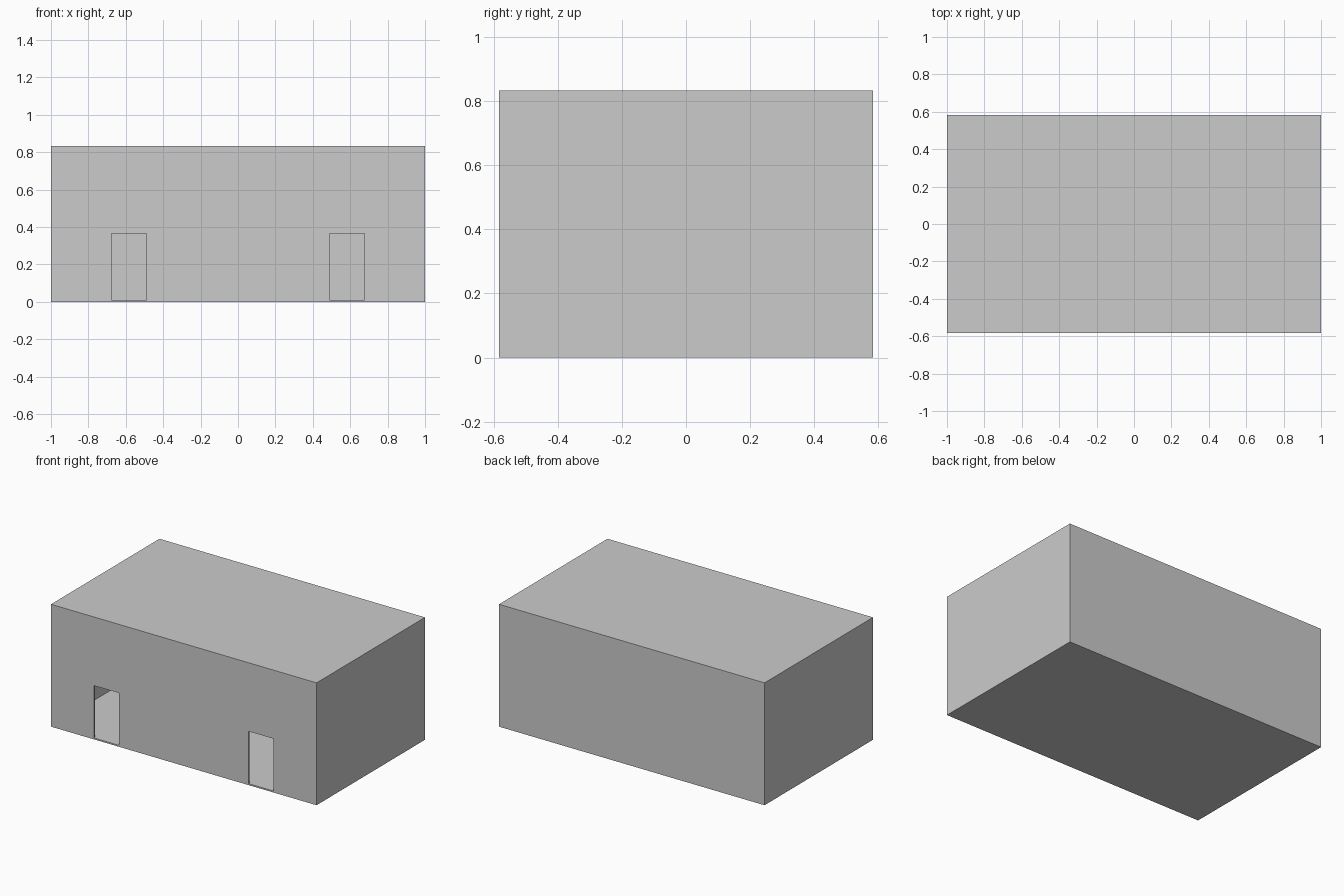
import bpy

if "Cube" in bpy.data.objects:
    bpy.data.objects.remove(bpy.data.objects["Cube"])

W, D, H = 2.0, 1.167, 0.833   # outer size
T = 0.01                      # wall, floor and roof thickness


def box(name, x, y, z):
    """Box from (min, max) ranges on each axis."""
    bpy.ops.mesh.primitive_cube_add(size=1, location=[sum(r) / 2 for r in (x, y, z)])
    ob = bpy.context.object
    ob.name = name
    ob.scale = [r[1] - r[0] for r in (x, y, z)]
    bpy.ops.object.transform_apply(location=True, rotation=False, scale=True)
    return ob


def cut(target, cutter):
    """Subtract cutter from target, then remove it."""
    mod = target.modifiers.new("cut", 'BOOLEAN')
    mod.operation = 'DIFFERENCE'
    mod.solver = 'EXACT'
    mod.object = cutter
    bpy.context.view_layer.objects.active = target
    bpy.ops.object.modifier_apply(modifier=mod.name)
    bpy.data.objects.remove(cutter)


# Closed block with flat roof
building = box("building_shell", (-W / 2, W / 2), (-D / 2, D / 2), (0, H))

# Hollow room inside
cut(building, box("room_cutter", (-W / 2 + T, W / 2 - T),
                  (-D / 2 + T, D / 2 - T), (T, H - T)))

# Two doorways through the front wall, level with the floor
for side in (-1, 1):
    cx = side * 0.5825
    cut(building, box("doorway_cutter", (cx - 0.0935, cx + 0.0935),
                      (-D / 2 - 0.05, -D / 2 + 0.05), (T, 0.366)))
